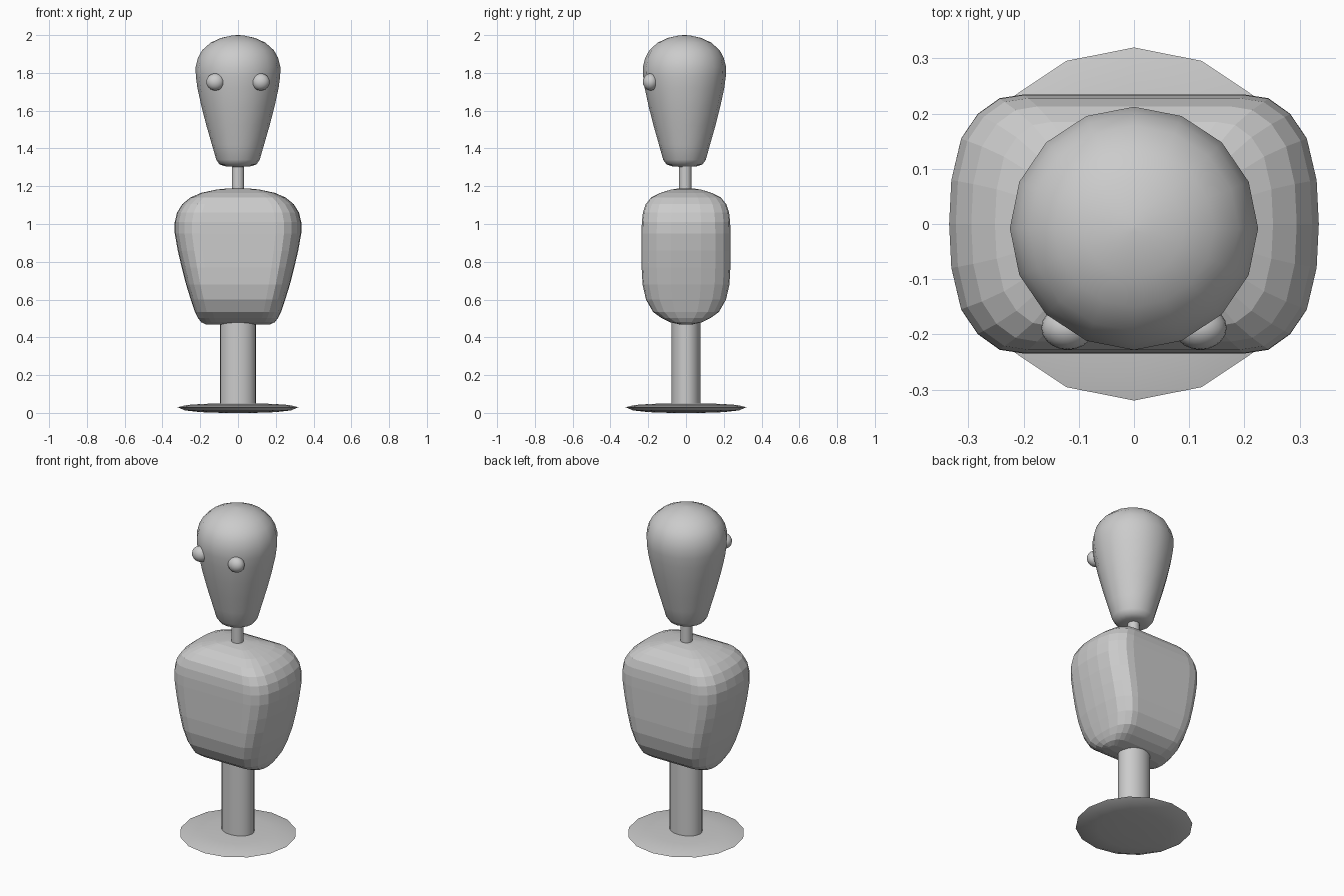
import bpy, bmesh, math

if "Cube" in bpy.data.objects:
    bpy.data.objects.remove(bpy.data.objects["Cube"])

grey = bpy.data.materials.new("plain grey")
grey.diffuse_color = (0.6, 0.6, 0.6, 1)
grey.use_nodes = True
grey.node_tree.nodes["Principled BSDF"].inputs["Base Color"].default_value = grey.diffuse_color


def circle(n):
    return [(math.cos(2 * math.pi * i / n), math.sin(2 * math.pi * i / n)) for i in range(n)]


def loft(name, section, rings, y=0.0, smooth=None):
    """Stack a unit cross-section in rings of (z, half width, half depth)."""
    bm = bmesh.new()
    loops = [[bm.verts.new((px * w, y + py * d, z)) for px, py in section] for z, w, d in rings]
    n = len(section)
    for a, b in zip(loops, loops[1:]):
        for i in range(n):
            j = (i + 1) % n
            bm.faces.new((a[i], a[j], b[j], b[i]))
    bm.faces.new(loops[0][::-1])
    bm.faces.new(loops[-1])
    return finish(name, bm, smooth)


def finish(name, bm, smooth):
    bmesh.ops.recalc_face_normals(bm, faces=bm.faces)
    mesh = bpy.data.meshes.new(name)
    bm.to_mesh(mesh)
    bm.free()
    mesh.materials.append(grey)
    ob = bpy.data.objects.new(name, mesh)
    bpy.context.collection.objects.link(ob)
    if smooth:
        bpy.ops.object.select_all(action='DESELECT')
        ob.select_set(True)
        bpy.context.view_layer.objects.active = ob
        bpy.ops.object.shade_smooth_by_angle(angle=math.radians(smooth))
    return ob


# Base: thin lens-shaped disc
loft("base", circle(16), [(z, r, r) for z, r in
     [(0.0, 0.08), (0.004, 0.2), (0.013, 0.28), (0.03, 0.32),
      (0.042, 0.27), (0.048, 0.18), (0.05, 0.08)]], smooth=50)

# Stand post: oval column
loft("post", circle(24), [(0.04, 0.095, 0.077), (0.58, 0.095, 0.077)], smooth=40)

# Torso: faceted rounded box, tapering towards the waist
quarter = [(1, 0), (0.988, 0.34), (0.935, 0.66), (0.845, 0.85),
           (0.727, 0.97), (0.593, 1), (0.24, 1)]
half = quarter + [(-x, y) for x, y in quarter[::-1]]
section = half + [(x, -y) for x, y in half[::-1] if y > 0]
loft("torso", section, [
    (0.468, 0.17, 0.03), (0.48, 0.195, 0.085), (0.502, 0.212, 0.13), (0.535, 0.228, 0.175),
    (0.60, 0.25, 0.212), (0.68, 0.275, 0.23), (0.77, 0.298, 0.235), (0.86, 0.319, 0.235),
    (0.95, 0.335, 0.235), (1.01, 0.335, 0.234), (1.06, 0.323, 0.228), (1.105, 0.295, 0.213),
    (1.14, 0.252, 0.185), (1.165, 0.195, 0.135), (1.182, 0.115, 0.08), (1.189, 0.05, 0.035)])

# Neck
loft("neck", circle(16), [(1.15, 0.033, 0.033), (1.34, 0.033, 0.033)], y=-0.004, smooth=40)

# Head: smooth egg with a narrow chin
loft("head", circle(16), [(z, r, r * 0.98) for z, r in
     [(1.303, 0.03), (1.306, 0.07), (1.316, 0.098), (1.34, 0.115), (1.42, 0.138), (1.52, 0.167),
      (1.62, 0.193), (1.72, 0.215), (1.78, 0.223), (1.83, 0.225), (1.88, 0.212), (1.92, 0.19),
      (1.96, 0.145), (1.985, 0.09), (1.997, 0.035), (2.0, 0.005)]], y=-0.008, smooth=70)

# Eyes: small smooth ellipsoids
for side, label in ((-1, "left"), (1, "right")):
    bm = bmesh.new()
    bmesh.ops.create_uvsphere(bm, u_segments=20, v_segments=12, radius=1)
    bmesh.ops.scale(bm, vec=(0.048, 0.04, 0.045), verts=bm.verts)
    bmesh.ops.translate(bm, vec=(side * 0.12, -0.188, 1.752), verts=bm.verts)
    finish("eye_" + label, bm, 60)
